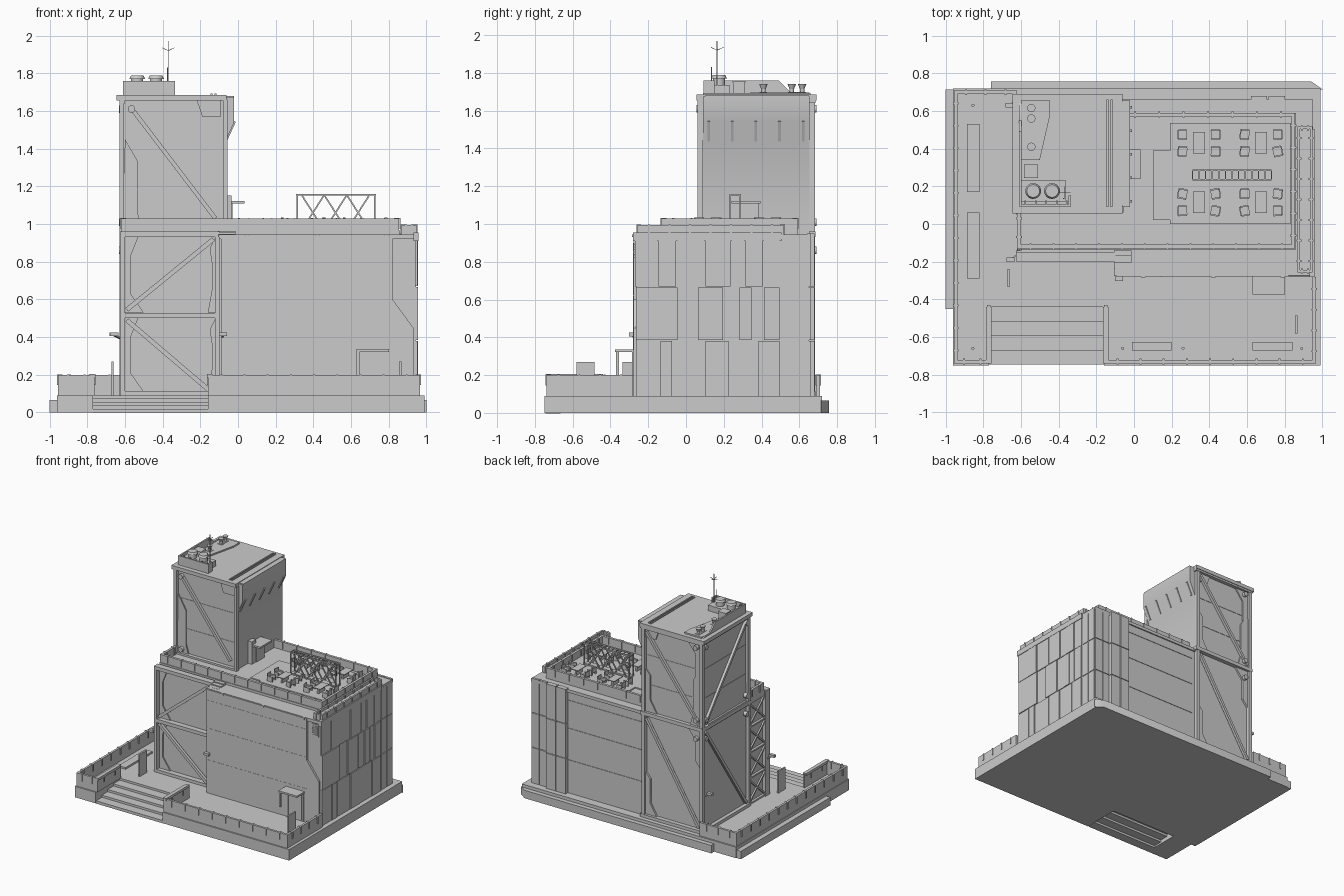
import bpy, bmesh, math, random
from mathutils import Matrix, Vector
random.seed(3)


class Part:
    """Collects simple solids into one named object."""
    def __init__(self, name):
        self.name, self.bm, self.m = name, bmesh.new(), Matrix()

    def box(self, x0, x1, y0, y1, z0, z1):
        m = Matrix.Translation(((x0+x1)/2, (y0+y1)/2, (z0+z1)/2)) @ Matrix.Diagonal((x1-x0, y1-y0, z1-z0, 1))
        bmesh.ops.create_cube(self.bm, size=1, matrix=self.m @ m)
        return self

    def bar(self, p, q, w, d=None):
        p, q = Vector(p), Vector(q)
        v = q - p
        m = Matrix.Translation((p+q)/2) @ v.to_track_quat('Z', 'Y').to_matrix().to_4x4()
        bmesh.ops.create_cube(self.bm, size=1, matrix=self.m @ m @ Matrix.Diagonal((w, d or w, v.length, 1)))
        return self

    def cyl(self, p, q, r, r2=None, n=14):
        p, q = Vector(p), Vector(q)
        v = q - p
        m = Matrix.Translation((p+q)/2) @ v.to_track_quat('Z', 'Y').to_matrix().to_4x4()
        bmesh.ops.create_cone(self.bm, cap_ends=True, segments=n, radius1=r, radius2=r if r2 is None else r2,
                              depth=v.length, matrix=self.m @ m)
        return self

    def prism(self, pts, axis, a, b):
        f = {'x': lambda u, v, w: (w, u, v), 'y': lambda u, v, w: (u, w, v), 'z': lambda u, v, w: (u, v, w)}[axis]
        lo = [self.bm.verts.new(f(u, v, a)) for u, v in pts]
        hi = [self.bm.verts.new(f(u, v, b)) for u, v in pts]
        self.bm.faces.new(lo)
        self.bm.faces.new(hi[::-1])
        for i in range(len(pts)):
            j = (i+1) % len(pts)
            self.bm.faces.new((lo[i], lo[j], hi[j], hi[i]))
        return self

    def wall(self, pts, z0, z1, t, step):
        """Parapet along a polyline, with a cap and upright clips."""
        for (ax, ay), (bx, by) in zip(pts, pts[1:]):
            x0, x1, y0, y1 = min(ax, bx), max(ax, bx), min(ay, by), max(ay, by)
            self.box(x0-t/2, x1+t/2, y0-t/2, y1+t/2, z0, z1)
            n = max(2, round((x1-x0+y1-y0)/step))
            for i in range(n):
                k = (i+.5)/n
                x, y, o = ax+(bx-ax)*k, ay+(by-ay)*k, t/2+.006
                ex, ey = (.005, o) if x1 > x0 else (o, .005)
                self.box(x-ex, x+ex, y-ey, y+ey, z1-.055, z1+.002)
        return self

    def done(self):
        bmesh.ops.recalc_face_normals(self.bm, faces=self.bm.faces)
        me = bpy.data.meshes.new(self.name)
        self.bm.to_mesh(me)
        self.bm.free()
        bpy.context.collection.objects.link(bpy.data.objects.new(self.name, me))


# plinth with a notch for the entrance stairs, and low kerbs behind and left
Part("plinth").prism([(-.96, -.75), (-.77, -.75), (-.77, -.44), (-.16, -.44), (-.16, -.75),
                      (.99, -.75), (.99, .72), (-.96, .72)], 'z', 0, .09).done()
Part("kerb").box(-1, -.955, -.45, .715, 0, .065).prism(
    [(-.76, .715), (1, .715), (.94, .757), (-.76, .757)], 'z', 0, .065).done()
s = Part("entrance_stairs")
for i in range(4):
    s.box(-.77, -.16, -.52-.075*i, -.44-.075*i, .05-.018*i, .073-.018*i)
s.done()

# terrace parapets, grates, bollards, signs
p = Part("terrace_parapet")
p.wall([(-.63, .70), (-.945, .70), (-.945, -.73), (-.77, -.73), (-.77, -.44)], .09, .2, .018, .12)
p.wall([(-.15, -.44), (-.15, -.73), (.957, -.73), (.957, -.29)], .09, .2, .018, .12)
p.box(-.785, -.755, -.74, -.44, .185, .205).box(-.165, -.135, -.74, -.44, .185, .205)
p.done()
p = Part("terrace_benches")
for b in [(-.885, -.82, .17, .53), (-.885, -.82, -.29, .06), (-.01, .2, -.67, -.625), (.63, .84, -.67, -.625)]:
    p.box(*b, .09, .105)
for x, y in [(-.855, .63), (-.855, -.66), (-.06, -.66), (.26, -.66), (.89, -.66)]:
    p.cyl((x, y, .09), (x, y, .12), .008)
p.done()
Part("info_signs").box(-.672, -.66, -.335, -.24, .09, .27).box(.855, .867, -.58, -.485, .09, .27).done()

# main block with layered facade skins
Part("main_block").box(-.10, .945, -.262, .65, .09, .93).box(-.60, -.09, -.155, .65, .09, .95).done()
p = Part("front_skin").prism([(-.09, .09), (.93, .09), (.93, .45), (.82, .6), (.82, .94), (-.09, .94)], 'y', -.278, -.26)
p.box(.145, .149, -.28, -.26, .2, .9)
for z in (.36, .62, .85):
    p.box(-.09, .82, -.2795, -.27, z, z+.004).box(-.05, .62, .645, .654, z, z+.004)
p.box(.86, .92, -.268, -.25, .81, .91)
for i in range(6):
    p.box(.865, .915, -.272, -.26, .82+.014*i, .826+.014*i)
p.done()
p = Part("side_panels")
rows = [(.09, .38, [-.27, -.14, -.07, .1, .23, .38, .50]), (.385, .665, [-.27, -.04, .06, .2, .28, .35, .41, .5]),
        (.67, .91, [-.275, -.15, -.05, .1, .24, .31, .41, .5])]
for r, (z0, z1, ys) in enumerate(rows):
    for i, (a, b) in enumerate(zip(ys, ys[1:])):
        if (r, i) != (1, 1):
            p.box(.94, .952+.003*((i+r) % 2), a+.004, b-.004, z0, z1)
p.box(.93, .957, -.28, .505, .91, .955)
for z0, z1 in [(.09, .38), (.385, .665), (.67, .93)]:
    p.box(.94, .951, .51, .575, z0, z1).box(.94, .951, .581, .65, z0, z1)
p.done()
p = Part("rear_panels")
for x0, x1, d in [(.62, .705, .68), (.713, .80, .68), (.808, .87, .66), (.876, .945, .66)]:
    for z0, z1 in [(.09, .38), (.385, .665), (.67, .95)]:
        p.box(x0, x1, .64, d, z0, z1)
p.done()

# side door canopy on the front
Part("front_canopy").box(.63, .80, -.375, -.27, .322, .336).box(.64, .655, -.285, -.27, .09, .322).box(
    .78, .795, -.285, -.27, .09, .322).box(.66, .775, -.283, -.27, .09, .30).box(.63, .645, -.37, -.355, .2, .322).done()

# roof: slab, stepped parapet, corner planter, lamps
p = Part("roof_slab").box(-.62, .86, -.135, .59, .92, .965).box(-.1, .95, -.272, .66, .92, .945)
p.prism([(.1, .02), (.19, .02), (.19, 0), (.83, 0), (.83, .535), (.19, .535), (.19, .39), (.1, .39)], 'z', .96, .974)
p.done()
p = Part("roof_parapet")
p.wall([(-.06, .58), (.845, .58), (.845, -.12), (-.61, -.12), (-.61, .08)], .94, 1.03, .02, .125)
p.done()
p = Part("roof_planter").wall([(.875, -.25), (.94, -.25), (.94, .51), (.875, .51), (.875, -.25)], .94, .995, .014, .11)
p.box(.88, .935, -.25, .51, .94, .972).done()
p = Part("ledge_lamps")
for x in (.05, .42, .79):
    p.box(x-.012, x+.012, -.285, -.2, .93, .945)
for x, y in [(-.66, .63), (-.655, -.19), (-.08, -.29)]:
    p.box(x-.022, x+.022, y-.012, y+.012, .405, .425).bar((x, y, .41), (x+(.04 if x < -.1 else 0), y+.03, .39), .008)
p.done()
p = Part("stepped_shoulder")
for i in range(4):
    p.box(-.105, -.012, -.275+.035*i, -.14, .93+.008*i, .938+.008*i)
p.done()

# front-left bay: exposed steel frame, diagonals and plates
f = -.18
p = Part("bay_frame")
for x in (-.613, -.11):
    p.box(x-.013, x+.013, f-.02, -.14, .09, .95)
for z in (.1, .515, .945):
    p.box(-.626, -.097, f-.02, -.15, z-.014, z+.014)
p.bar((-.59, f, .545), (-.13, f, .92), .024).bar((-.59, f, .49), (-.15, f, .115), .024)
for z0, z1 in [(.11, .50), (.53, .93)]:
    h = z1-z0
    p.prism([(-.12, z0), (-.12, z1), (-.15, z1-.06), (-.135, z1-.16), (-.135, z0+.14), (-.16, z0)], 'y', -.17, -.15)
    p.prism([(-.6, z0), (-.5, z0), (-.57, z0+.1), (-.57, z1-.1), (-.53, z1), (-.6, z1)], 'y', -.165, -.15)
p.done()
p = Part("left_lattice")
p.box(-.625, -.6, .05, .075, .09, .95)
for i in range(4):
    z = .1+.21*i
    p.box(-.62, -.6, -.16, .06, z-.006, z+.006)
    p.bar((-.612, -.16, z), (-.612, .06, z+.2), .012).bar((-.612, .06, z), (-.612, -.16, z+.2), .012)
p.done()

# tower with the overhanging upper right side
p = Part("tower_body").prism([(-.605, .93), (-.07, .93), (-.07, 1.43), (-.02, 1.54), (-.02, 1.675), (-.605, 1.675)], 'y', .09, .655)
p.done()
p = Part("tower_cladding")
for z in (1.18, 1.42):
    p.box(-.6, -.075, .087, .658, z, z+.004).box(-.608, -.6, .09, .65, z, z+.004)
for y0, y1 in ((.08, .092), (.653, .665)):
    p.prism([(-.61, .95), (-.5, .95), (-.53, 1.05), (-.53, 1.33), (-.6, 1.45)], 'y', y0, y1)
    p.prism([(-.22, 1.66), (-.09, 1.66), (-.09, 1.57), (-.19, 1.57)], 'y', y0, y1)
for i in range(5):
    y = .12+.125*i
    p.bar((-.066, y, 1.44), (-.018, y+.0, 1.545), .014)
p.done()

# tower bracing on front, back and left, two storeys where exposed
p = Part("tower_frame")
for x in (-.617, -.067):
    p.box(x-.012, x+.012, .062, .09, .95, 1.66)
for x in (-.615, -.085):
    p.box(x-.014, x+.014, .65, .682, .09, 1.66)
for z in (.1, .945, 1.655):
    p.box(-.628, -.06, .65, .685, z-.015, z+.015)
    p.box(-.63, -.6, .06, .685, z-.015, z+.015)
p.box(-.63, -.06, .06, .09, .955, .98)
p.bar((-.57, .075, 1.62), (-.12, .075, 1.03), .022)
p.bar((-.11, .67, 1.62), (-.59, .67, .98), .022).bar((-.11, .67, .91), (-.59, .67, .13), .022)
p.bar((-.615, .1, 1.62), (-.615, .63, .98), .022).bar((-.615, .63, .91), (-.615, .1, .13), .022)
for a, b in [((-.10, .65), (-.2, .65))]:
    for z0, z1 in [(.11, .93), (.96, 1.64)]:
        p.prism([(-.09, z0), (-.2, z0), (-.14, z0+.1), (-.14, z0+.3), (-.09, z0+.36)], 'y', .65, .665)
        p.prism([(-.6, z1), (-.48, z1), (-.55, z1-.09), (-.55, z1-.26), (-.6, z1-.32)], 'y', .65, .665)
for z in (.86, 1.01, 1.61):
    for y0, y1 in ((.055, .08), (.665, .69)):
        if y0 > .5 or z > .95:
            p.cyl((-.565, y0, z), (-.565, y1, z), .02)
    for y in (.10, .63):
        p.cyl((-.632, y, z), (-.605, y, z), .02)
p.done()

# tower roof
p = Part("tower_roof").box(-.645, -.06, .055, .69, 1.655, 1.685).box(-.145, -.135, .09, .66, 1.68, 1.693)
p.box(-.125, -.115, .09, .66, 1.68, 1.693).box(-.12, -.02, .1, .65, 1.665, 1.68)
p.prism([(-.6, .655), (-.445, .655), (-.445, .58), (-.5, .34), (-.6, .34)], 'z', 1.68, 1.697)
p.done()
p = Part("equipment_screen").box(-.61, -.335, .092, .104, 1.68, 1.76).box(-.347, -.335, .092, .15, 1.68, 1.76)
p.prism([(.092, 1.68), (.65, 1.68), (.62, 1.70), (.55, 1.70), (.49, 1.76), (.092, 1.76)], 'x', -.61, -.598)
for i in range(5):
    p.box(-.58+.055*i, -.572+.055*i, .104, .125, 1.68, 1.755)
p.box(-.6, -.36, .12, .23, 1.69, 1.735)
p.box(-.578, -.515, .25, .31, 1.68, 1.75).box(-.583, -.51, .245, .315, 1.75, 1.757)
p.done()
p = Part("roof_fans")
for x in (-.535, -.435):
    p.cyl((x, .175, 1.73), (x, .175, 1.77), .032, n=18).cyl((x, .175, 1.77), (x, .175, 1.788), .042, .034, n=18)
for y in (.41, .56, .615):
    p.cyl((-.545, y, 1.69), (-.545, y, 1.715), .012).cyl((-.545, y, 1.715), (-.545, y, 1.74), .012, .022)
    p.box(-.565, -.525, y-.02, y+.02, 1.69, 1.7)
p.done()
p = Part("antenna").cyl((-.37, .165, 1.7), (-.37, .165, 1.97), .0025, n=6).cyl((-.375, .135, 1.7), (-.375, .135, 1.83), .003, n=6)
for dx, dy in [(1, 0), (-1, 0), (0, 1), (0, -1)]:
    p.bar((-.37, .165, 1.92), (-.37+.033*dx, .165+.033*dy, 1.935), .003)
p.done()

# door from the tower to the roof terrace
Part("terrace_door").box(-.075, .035, .24, .395, 1.108, 1.122).box(-.07, -.035, .23, .285, .96, 1.15).box(
    -.07, -.03, .285, .385, .96, 1.108).done()

# pergola
p = Part("pergola")
for y in (.235, .285):
    p.bar((.31, y, 1.155), (.73, y, 1.155), .01)
    for x in (.315, .725):
        p.bar((x, y, .97), (x, y, 1.155), .008)
    for x in (.34, .46, .58):
        p.bar((x, y, 1.15), (x+.115, y, .97), .008).bar((x+.115, y, 1.15), (x, y, .97), .008)
for i in range(13):
    x = .31+.035*i
    p.box(x-.003, x+.003, .235, .285, 1.15, 1.158)
p.box(.31, .73, .24, .28, .97, .985).done()

# tables and chairs
t, c = Part("terrace_tables"), Part("terrace_chairs")
for x in (.345, .675):
    for y in (.43, .115):
        t.box(x-.032, x+.032, y-.057, y+.057, 1.018, 1.024)
        t.box(x-.008, x+.008, y-.04, y+.04, .97, 1.018)
        for sx in (-1, 1):
            for dy in (-.045, .045):
                ang = (0 if sx > 0 else math.pi) + random.uniform(-.2, .2)
                c.m = Matrix.Translation((x+.087*sx, y+dy, .972)) @ Matrix.Rotation(ang, 4, 'Z')
                c.box(-.024, .024, -.022, .022, .022, .03).box(.02, .027, -.024, .024, .022, .062)
                for k in (-.02, .02):
                    c.box(-.022, .022, k*1.2-.004, k*1.2+.004, 0, .042)
t.done()
c.done()

bpy.ops.object.select_all(action='SELECT')
bpy.context.view_layer.objects.active = bpy.context.selected_objects[0]
bpy.ops.object.shade_smooth_by_angle(angle=math.radians(35))
